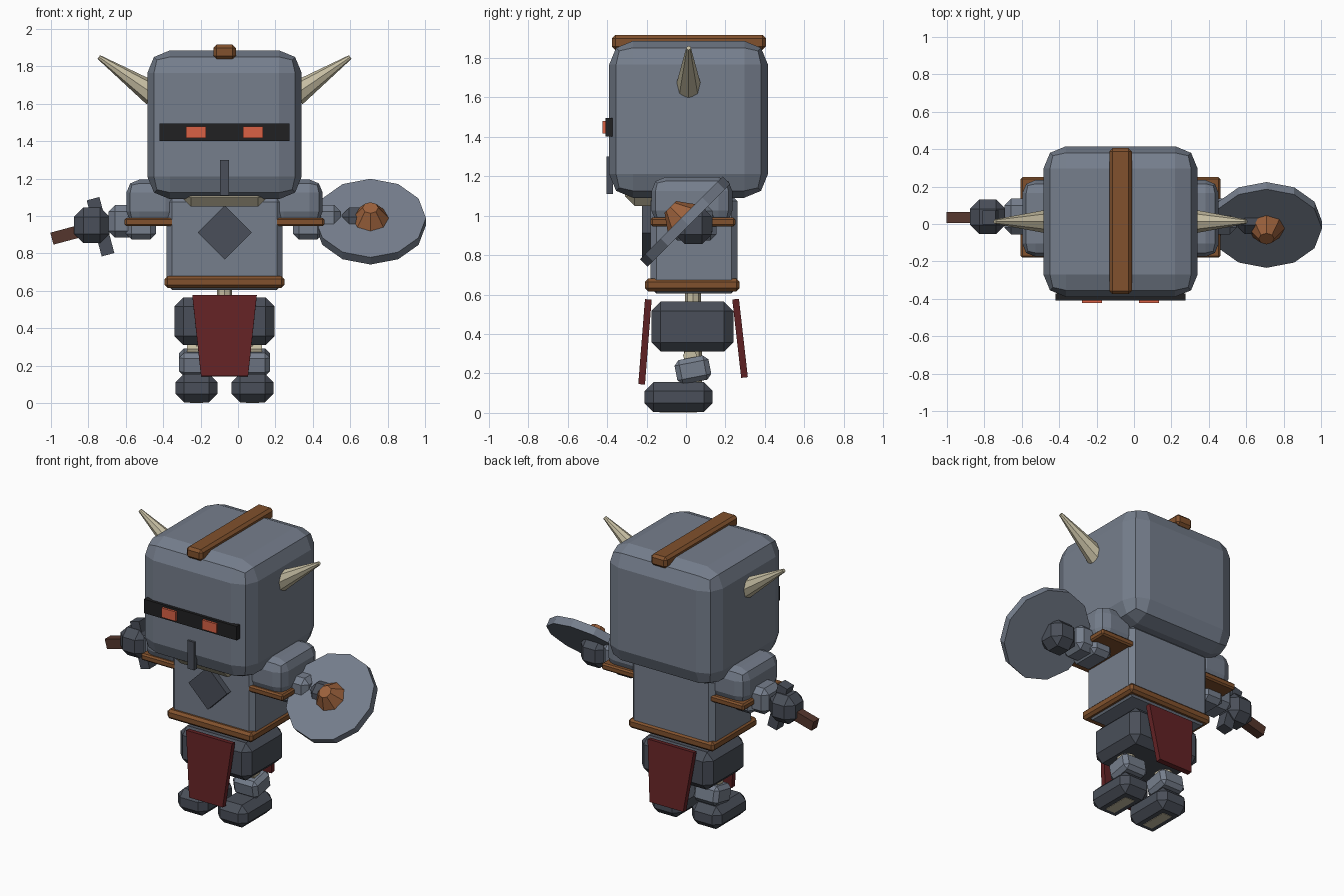
import bpy, bmesh
from math import radians
from mathutils import Matrix, Vector

if "Cube" in bpy.data.objects:
    bpy.data.objects.remove(bpy.data.objects["Cube"])

CX = -0.072  # body centre line


def material(name, r, g, b):
    m = bpy.data.materials.new(name)
    m.use_nodes = True
    m.diffuse_color = (r, g, b, 1)
    m.node_tree.nodes["Principled BSDF"].inputs["Base Color"].default_value = (r, g, b, 1)
    return m


STEEL = material("blue_grey_steel", 0.18, 0.21, 0.265)
DARK = material("dark_steel", 0.068, 0.078, 0.1)
LEATHER = material("brown_leather", 0.22, 0.083, 0.026)
COPPER = material("copper", 0.33, 0.12, 0.045)
BONE = material("bone", 0.56, 0.51, 0.36)
CLOTH = material("dark_red_cloth", 0.125, 0.016, 0.018)
BLACK = material("black_slit", 0.015, 0.015, 0.016)
GLOW = material("glowing_red", 0.7, 0.12, 0.06)
WOOD = material("dark_wood", 0.09, 0.037, 0.026)


def finish(name, bm, mat):
    bmesh.ops.recalc_face_normals(bm, faces=bm.faces)
    me = bpy.data.meshes.new(name)
    bm.to_mesh(me)
    bm.free()
    me.materials.append(mat)
    ob = bpy.data.objects.new(name, me)
    bpy.context.collection.objects.link(ob)
    return ob


def box(name, mat, center, size, bevel=0, segs=1, axis="X", angle=0, taper=1):
    """Bevelled box, optionally narrowed at the bottom and turned about one axis."""
    bm = bmesh.new()
    bmesh.ops.create_cube(bm, size=1)
    bmesh.ops.scale(bm, vec=size, verts=bm.verts)
    for v in bm.verts:
        if v.co.z < 0:
            v.co.x *= taper
    if bevel:
        bmesh.ops.bevel(bm, geom=bm.edges[:], offset=bevel, segments=segs,
                        profile=0.5, affect="EDGES")
    bm.transform(Matrix.Translation(center) @ Matrix.Rotation(radians(angle), 4, axis))
    return finish(name, bm, mat)


def cone(name, mat, start, end, r1, r2, sides):
    """Cone or cylinder running between two points."""
    a, b = Vector(start), Vector(end)
    bm = bmesh.new()
    bmesh.ops.create_cone(bm, cap_ends=True, segments=sides, radius1=r1, radius2=r2,
                          depth=(b - a).length)
    turn = (b - a).to_track_quat("Z", "Y").to_matrix().to_4x4()
    bm.transform(Matrix.Translation((a + b) / 2) @ turn)
    return finish(name, bm, mat)


# Helmet
box("helmet", STEEL, (CX, 0.013, 1.488), (0.825, 0.805, 0.795), 0.12, 2)
box("helmet_crest", LEATHER, (CX, 0.015, 1.878), (0.12, 0.78, 0.076), 0.017)
box("visor_slit", BLACK, (CX, -0.39, 1.448), (0.695, 0.036, 0.094))
box("nose_guard", DARK, (CX, -0.387, 1.205), (0.05, 0.034, 0.19))
box("skull_jaw", BONE, (CX, -0.03, 1.15), (0.46, 0.56, 0.2), 0.05)

# Torso
box("breastplate", STEEL, (CX, 0.04, 0.855), (0.62, 0.44, 0.5), 0.03)
box("belt", LEATHER, (CX, 0.031, 0.648), (0.64, 0.48, 0.064), 0.016)
box("chest_diamond", DARK, (CX, -0.197, 0.912), (0.204, 0.05, 0.204), axis="Y", angle=45)
cone("spine", BONE, (CX, 0.035, 0.5), (CX, 0.035, 0.7), 0.04, 0.04, 8)

# Hips and cloth flaps
box("hip_armour", DARK, (CX, 0.032, 0.4375), (0.536, 0.416, 0.255), 0.048)
box("front_flap", CLOTH, (CX, -0.208, 0.36), (0.345, 0.034, 0.432), angle=-4.5, taper=0.73)
box("back_flap", CLOTH, (CX, 0.274, 0.378), (0.345, 0.034, 0.4), angle=6.5, taper=0.73)

for side, s in (("left", 1), ("right", -1)):
    def at(offset, y, z):
        return (CX + s * offset, y, z)

    # Eyes and horns
    box(side + "_eye", GLOW, at(0.152, -0.408, 1.448), (0.106, 0.03, 0.064))
    cone(side + "_horn", BONE, at(0.38, 0.013, 1.652), at(0.672, 0.013, 1.85),
         0.066, 0.012, 8)

    # Legs
    cone(side + "_leg_bone", BONE, at(0.15, 0.035, 0.08), at(0.15, 0.035, 0.4),
         0.045, 0.045, 8)
    cone(side + "_knee_joint", BONE, at(0.1, 0.02, 0.29), at(0.2, 0.02, 0.29),
         0.035, 0.035, 8)
    box(side + "_shin_guard", STEEL, at(0.15, 0.035, 0.218), (0.185, 0.175, 0.125),
        0.025, angle=11)
    box(side + "_boot", DARK, at(0.15, -0.037, 0.08), (0.224, 0.345, 0.152), 0.045)
    box(side + "_sole_bone", BONE, at(0.15, -0.04, 0.01), (0.07, 0.19, 0.018))

    # Arms
    box(side + "_shoulder_pad", STEEL, at(0.385, 0.03, 1.075), (0.28, 0.41, 0.24), 0.07, 2)
    box(side + "_shoulder_strap", LEATHER, at(0.402, 0.035, 0.968), (0.264, 0.43, 0.045),
        0.01)
    box(side + "_upper_arm", STEEL, at(0.447, 0.04, 0.96), (0.16, 0.23, 0.17), 0.03)
    box(side + "_forearm", STEEL, at(0.53, 0.04, 0.972), (0.18, 0.19, 0.175), 0.035)
    box(side + "_hand", DARK, at(0.71, 0.038, 0.95), (0.19, 0.185, 0.19), 0.05)

# Shield, tipped up and forward
hub = Vector((0.708, -0.005, 0.97))
facing = Vector((0, -1, 1)).normalized()
cone("shield", STEEL, hub - facing * 0.027, hub + facing * 0.027, 0.297, 0.297, 12)
cone("shield_boss", COPPER, hub + facing * 0.02, hub + facing * 0.105, 0.103, 0.042, 8)

# Hilt held in the right hand
box("hilt_grip", WOOD, (-0.85, 0.035, 0.918), (0.3, 0.06, 0.066), axis="Y", angle=-15)
box("hilt_guard", DARK, (-0.735, 0.035, 0.943), (0.07, 0.075, 0.31), axis="Y", angle=-15)
